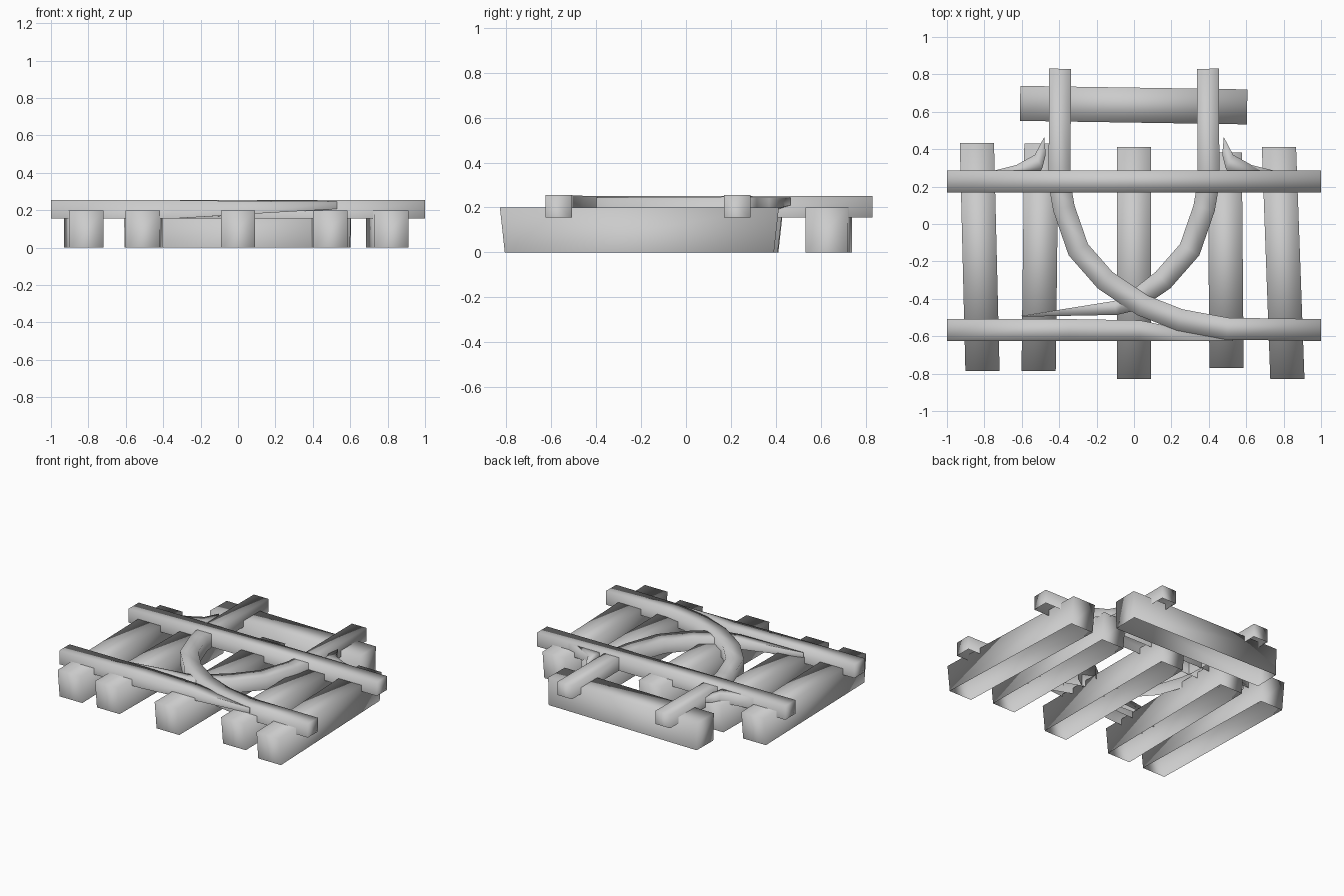
import bpy
import bmesh
from mathutils import Vector

if "Cube" in bpy.data.objects:
    bpy.data.objects.remove(bpy.data.objects["Cube"])


def make_mesh(name, verts, faces):
    """Smooth mesh with outward normals and an open underside."""
    me = bpy.data.meshes.new(name)
    me.from_pydata(verts, [], faces)
    bm = bmesh.new()
    bm.from_mesh(me)
    bmesh.ops.recalc_face_normals(bm, faces=bm.faces)
    under = [f for f in bm.faces if f.normal.z < -0.8]
    bmesh.ops.delete(bm, geom=under, context='FACES_ONLY')
    for f in bm.faces:
        f.smooth = True
    bm.to_mesh(me)
    bm.free()
    ob = bpy.data.objects.new(name, me)
    bpy.context.collection.objects.link(ob)
    return ob


def sweep(name, stations):
    """Rectangular section swept along stations of (x, y, width, z_low, z_high)."""
    pts = [Vector(s[:2]) for s in stations]
    n = len(pts)
    verts, faces = [], []
    for i, (x, y, w, z0, z1) in enumerate(stations):
        a = (pts[i] - pts[max(i - 1, 0)]).normalized()
        b = (pts[min(i + 1, n - 1)] - pts[i]).normalized()
        t = (a + b).normalized()
        miter = max(t.dot(b if b.length else a), 0.5)
        o = Vector((-t.y, t.x)) * (w / 2 / miter)
        verts += [(x + o.x, y + o.y, z0), (x - o.x, y - o.y, z0),
                  (x - o.x, y - o.y, z1), (x + o.x, y + o.y, z1)]
    for i in range(n - 1):
        for k in range(4):
            m = (k + 1) % 4
            faces.append((4 * i + k, 4 * i + m, 4 * i + 4 + m, 4 * i + 4 + k))
    e = 4 * (n - 1)
    faces += [(3, 2, 1, 0), (e, e + 1, e + 2, e + 3)]
    return make_mesh(name, verts, faces)


def sleeper(name, start, end, width=0.183, inset=0.022):
    """Timber beam, its underside a little shorter than its top."""
    a, b = Vector(start), Vector(end)
    d = (b - a).normalized()
    o = Vector((-d.y, d.x)) * width / 2
    if abs(d.y) > abs(d.x):
        o.y = 0
    verts = []
    for z, cut in ((0, inset), (0.2, 0)):
        p, q = a + d * cut, b - d * cut
        verts += [(*v, z) for v in (p + o, p - o, q - o, q + o)]
    return make_mesh(name, verts, [(3, 2, 1, 0), (4, 5, 6, 7), (0, 1, 5, 4),
                                   (1, 2, 6, 5), (2, 3, 7, 6), (3, 0, 4, 7)])


# Sleepers
ties = [(-0.81, -0.786, -0.84, 0.433), (-0.51, -0.786, -0.495, 0.43),
        (0, -0.828, 0, 0.413), (0.495, -0.77, 0.485, 0.382), (0.82, -0.828, 0.775, 0.413)]
for i, (x0, y0, x1, y1) in enumerate(ties):
    sleeper(f"sleeper_{i + 1}", (x0, y0), (x1, y1))
sleeper("branch_sleeper", (-0.609, 0.645), (0.605, 0.626), width=0.187, inset=0.005)

# Straight rails, the front one ending in a blade tucked under the curve
W, L, H = 0.117, 0.155, 0.255
sweep("back_rail", [(-1, 0.228, W, L, H), (1, 0.228, W, L, H)])
sweep("front_rail", [(-1, -0.567, W, L, H), (-0.35, -0.567, W, L, 0.254),
                     (0.03, -0.57, 0.11, 0.178, 0.249), (0.53, -0.622, 0.006, 0.207, 0.246)])

# Curved branch rails, the left one crossing over the right
bend = [(0.395, 0.83), (0.398, 0.3), (0.395, 0.2), (0.375, 0.085),
        (0.298, -0.137), (0.155, -0.30)]
tops = [0.252, 0.25, 0.25, 0.25, 0.25, 0.25]
sweep("branch_rail_left", [(-x, y, W, L, t) for (x, y), t in zip(bend, tops)] +
      [(0.045, -0.435, W, L, 0.25), (0.245, -0.513, W, L, 0.252),
       (0.5, -0.56, W, L, 0.254), (1, -0.567, W, L, H)])
tops = [0.252, 0.25, 0.248, 0.247, 0.246, 0.245]
sweep("branch_rail_right", [(x, y, W, L, t) for (x, y), t in zip(bend, tops)] +
      [(0.0, -0.412, 0.105, 0.16, 0.243), (-0.1, -0.449, 0.075, 0.168, 0.242),
       (-0.6, -0.493, 0.005, 0.205, 0.24)])

# Curved guard blades beside the branch rails
outline = [(0.48, 0.465), (0.53, 0.37), (0.63, 0.315), (0.75, 0.285),
           (0.75, 0.24), (0.52, 0.24), (0.49, 0.30), (0.472, 0.37)]
lows = [0.21, 0.185, 0.17, 0.16, 0.16, 0.16, 0.165, 0.18]
n = len(outline)
for side, s in (("left", -1), ("right", 1)):
    verts = [(s * x, y, z) for (x, y), z in zip(outline, lows)]
    verts += [(s * x, y, 0.245) for x, y in outline]
    faces = [tuple(range(n)), tuple(range(2 * n - 1, n - 1, -1))]
    faces += [(i, i + n, (i + 1) % n + n, (i + 1) % n) for i in range(n)]
    make_mesh("guard_blade_" + side, verts, faces)
